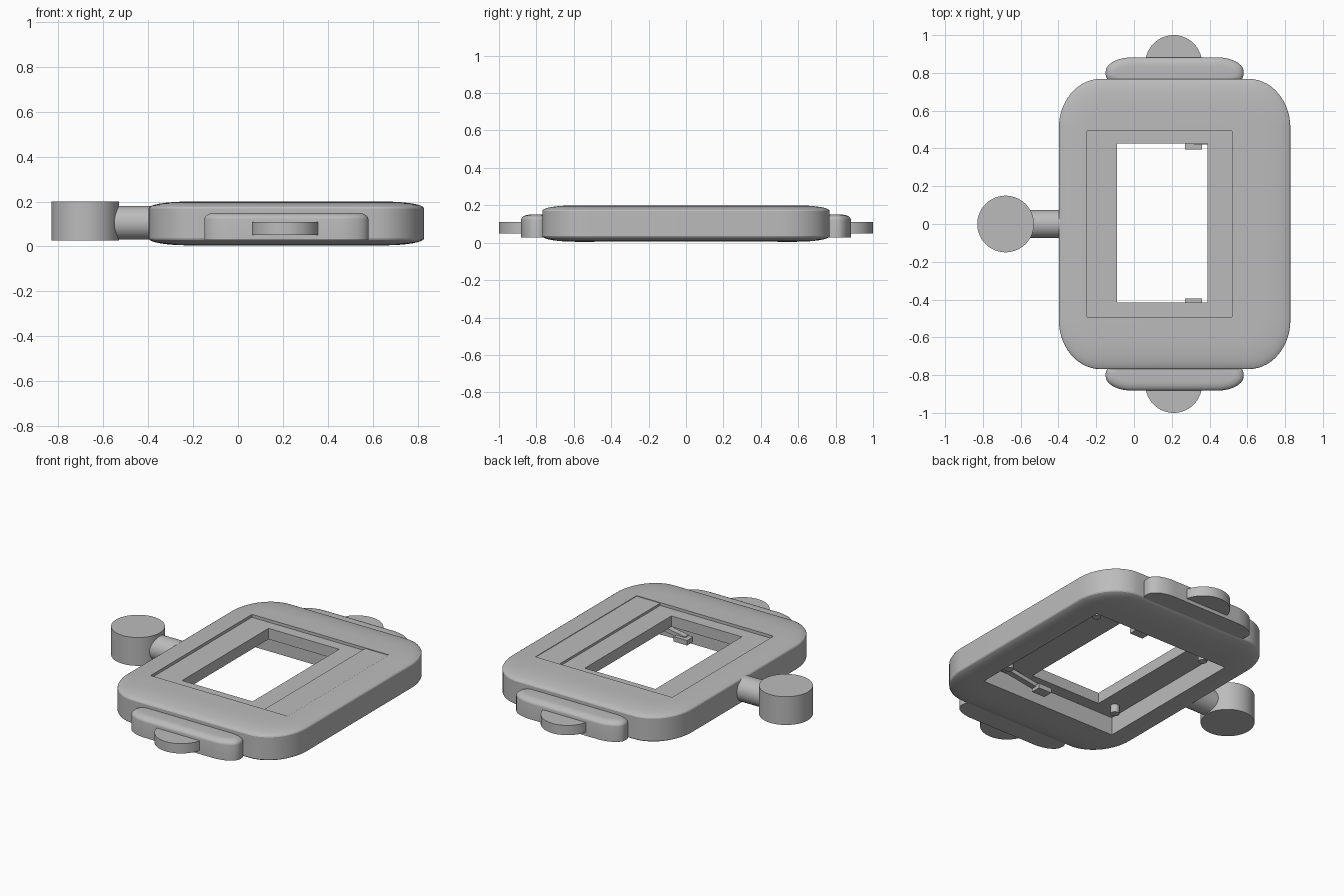
import bpy, bmesh, math
from mathutils import Matrix

cube = bpy.data.objects.get("Cube")
if cube:
    bpy.data.objects.remove(cube, do_unlink=True)

GREY = (0.5, 0.5, 0.5, 1)
mat = bpy.data.materials.new("plain grey")
mat.use_nodes = True
mat.diffuse_color = GREY
mat.node_tree.nodes["Principled BSDF"].inputs["Base Color"].default_value = GREY

CX = 0.215  # centre line of the frame


def finish(name, bm, smooth=False):
    bmesh.ops.recalc_face_normals(bm, faces=bm.faces)
    me = bpy.data.meshes.new(name)
    bm.to_mesh(me)
    bm.free()
    me.materials.append(mat)
    ob = bpy.data.objects.new(name, me)
    bpy.context.collection.objects.link(ob)
    if smooth:
        shade(ob)
    return ob


def shade(ob):
    bpy.ops.object.select_all(action='DESELECT')
    bpy.context.view_layer.objects.active = ob
    ob.select_set(True)
    bpy.ops.object.shade_smooth_by_angle(angle=math.radians(30))


def box(name, x0, x1, y0, y1, z0, z1):
    bm = bmesh.new()
    bmesh.ops.create_cube(bm, size=1)
    for v in bm.verts:
        v.co = ((x0 + x1) / 2 + v.co.x * (x1 - x0),
                (y0 + y1) / 2 + v.co.y * (y1 - y0),
                (z0 + z1) / 2 + v.co.z * (z1 - z0))
    return finish(name, bm)


def cylinder(name, loc, r, depth, axis='Z', seg=64):
    bm = bmesh.new()
    rot = Matrix.Rotation(math.pi / 2, 4, 'Y') if axis == 'X' else Matrix()
    bmesh.ops.create_cone(bm, cap_ends=True, segments=seg, radius1=r, radius2=r,
                          depth=depth, matrix=Matrix.Translation(loc) @ rot)
    return finish(name, bm, True)


def outline(hx, hy, rx, ry, inset, n=14):
    """Rounded rectangle with elliptical corners, shrunk by inset."""
    hx, hy = hx - inset, hy - inset
    rx, ry = max(rx - inset, 0.02), max(ry - inset, 0.02)
    pts = []
    for q, (sx, sy) in enumerate([(1, 1), (-1, 1), (-1, -1), (1, -1)]):
        for i in range(n + 1):
            a = math.pi / 2 * (q + i / n)
            pts.append((sx * (hx - rx) + rx * math.cos(a),
                        sy * (hy - ry) + ry * math.sin(a)))
    return pts


def pillow(name, cy, hx, hy, rx, ry, z0, z1, inset, drop_low, drop_high, steps=8):
    """Slab with rounded corners and softly domed rims."""
    arc = [math.pi / 2 * i / steps for i in range(steps + 1)]
    levels = []
    if drop_low:
        levels += [(inset * (1 - math.cos(a)), z0 + drop_low * (1 - math.sin(a)))
                   for a in reversed(arc)]
    else:
        levels.append((0, z0))
    levels += [(inset * (1 - math.cos(a)), z1 - drop_high * (1 - math.sin(a))) for a in arc]
    bm = bmesh.new()
    rings = [[bm.verts.new((CX + x, cy + y, z)) for x, y in outline(hx, hy, rx, ry, d)]
             for d, z in levels]
    for a, b in zip(rings, rings[1:]):
        for i in range(len(a)):
            j = (i + 1) % len(a)
            bm.faces.new((a[i], a[j], b[j], b[i]))
    bm.faces.new(rings[0])
    bm.faces.new(rings[-1])
    return finish(name, bm)


def cut(ob, name, *dims):
    cutter = box(name, *dims)
    cutter.hide_render = True
    mod = ob.modifiers.new(name, 'BOOLEAN')
    mod.operation = 'DIFFERENCE'
    mod.solver = 'EXACT'
    mod.object = cutter
    bpy.context.view_layer.objects.active = ob
    bpy.ops.object.modifier_apply(modifier=name)
    bpy.data.objects.remove(cutter, do_unlink=True)


# Main frame with underside pocket, top recess and window
frame = pillow("frame", 0, 0.613, 0.768, 0.22, 0.26, 0.005, 0.2, 0.18, 0.03, 0.03)
cut(frame, "pocket", -0.25, 0.68, -0.49, 0.49, -0.1, 0.115)
cut(frame, "cover_step", -0.25, 0.68, -0.492, 0.492, 0.196, 0.3)
cut(frame, "recess", -0.25, 0.52, -0.492, 0.492, 0.182, 0.3)
cut(frame, "window", -0.09, 0.39, -0.415, 0.425, -0.1, 0.3)
shade(frame)

# Shoulders and round tabs at both ends
for s, end in ((1, "back"), (-1, "front")):
    shoulder = pillow(end + "_shoulder", s * 0.80, 0.365, 0.082, 0.14, 0.075,
                      0.028, 0.15, 0.05, 0, 0.028)
    shade(shoulder)
    cylinder(end + "_tab", (0.21, s * 0.85, 0.08), 0.15, 0.06)

# Side knob and its neck
cylinder("knob", (-0.68, 0, 0.113), 0.15, 0.174)
cylinder("knob_neck", (-0.49, 0, 0.105), 0.075, 0.2, 'X')

# Pegs under the window plate
for i, (x, y) in enumerate([(-0.18, -0.38), (-0.18, 0.38), (0.59, -0.38), (0.59, 0.38)]):
    cylinder("peg_%d" % (i + 1), (x, y, 0.093), 0.025, 0.055, seg=24)

# Sloping spring arms with a catch at the tip
for s, end in ((1, "back"), (-1, "front")):
    arm = box(end + "_arm", 0.3, 0.62, min(s * 0.42, s * 0.455), max(s * 0.42, s * 0.455),
              0.05, 0.075)
    for v in arm.data.vertices:
        if v.co.x > 0.5:
            v.co.z += 0.05
    box(end + "_catch", 0.27, 0.36, min(s * 0.395, s * 0.455), max(s * 0.395, s * 0.455),
        0.04, 0.07)
